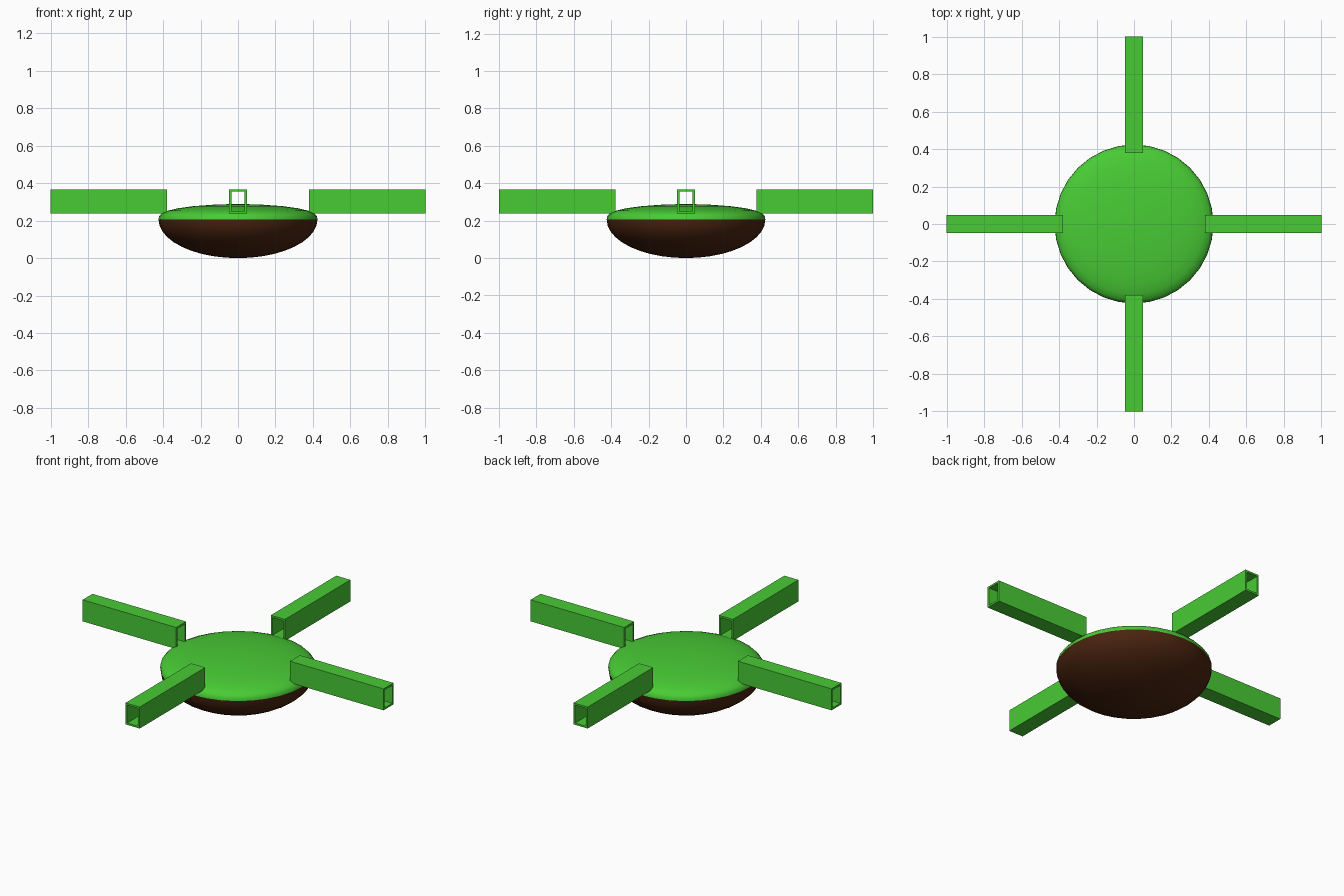
import bpy, bmesh, math
from mathutils import Matrix, Vector

if "Cube" in bpy.data.objects:
    bpy.data.objects.remove(bpy.data.objects["Cube"])


def material(name, color):
    m = bpy.data.materials.new(name)
    m.diffuse_color = (*color, 1)
    m.use_nodes = True
    m.node_tree.nodes["Principled BSDF"].inputs["Base Color"].default_value = m.diffuse_color
    return m


GRASS = material("grass_green", (0.065, 0.60, 0.035))
SOIL = material("soil_brown", (0.07, 0.018, 0.005))


def add_object(name, bm, mat, smooth=False):
    bmesh.ops.recalc_face_normals(bm, faces=bm.faces)
    for f in bm.faces:
        f.smooth = smooth
    mesh = bpy.data.meshes.new(name)
    bm.to_mesh(mesh)
    bm.free()
    mesh.materials.append(mat)
    obj = bpy.data.objects.new(name, mesh)
    bpy.context.collection.objects.link(obj)
    return obj


def lathe(name, profile, mat, sides=32):
    bm = bmesh.new()
    verts = [bm.verts.new((r, 0, z)) for r, z in profile]
    edges = [bm.edges.new(pair) for pair in zip(verts, verts[1:])]
    bmesh.ops.spin(bm, geom=verts + edges, cent=(0, 0, 0), axis=(0, 0, 1),
                   angle=2 * math.pi, steps=sides)
    bmesh.ops.remove_doubles(bm, verts=bm.verts, dist=1e-4)
    return add_object(name, bm, mat, smooth=True)


def beam(name, angle):
    # open-ended square tube pointing outward along +x, then turned into place
    def ring(x, w, z0, z1):
        return [bm.verts.new((x, y, z)) for y, z in
                ((-w, z0), (w, z0), (w, z1), (-w, z1))]
    bm = bmesh.new()
    t = 0.011
    outer = [ring(x, 0.047, 0.237, 0.366) for x in (0.378, 1.0)]
    inner = [ring(x, 0.047 - t, 0.237 + t, 0.366 - t) for x in (0.378, 1.0)]
    for a, b in ((outer[0], outer[1]), (inner[0], inner[1]),
                 (outer[0], inner[0]), (outer[1], inner[1])):
        for i in range(4):
            j = (i + 1) % 4
            bm.faces.new((a[i], a[j], b[j], b[i]))
    bmesh.ops.rotate(bm, verts=bm.verts, cent=Vector(),
                     matrix=Matrix.Rotation(angle, 3, 'Z'))
    return add_object(name, bm, GRASS)


# Rounded soil underside
R, H = 0.424, 0.205
bowl = [(R * math.sin(a), H - H * math.cos(a))
        for a in (math.pi / 2 * i / 10 for i in range(11))]
lathe("soil_base", bowl, SOIL)

# Shallow grass dome
lathe("grass_top", [(0.424, 0.205), (0.422, 0.222), (0.408, 0.238),
                    (0.375, 0.253), (0.32, 0.266), (0.24, 0.277),
                    (0.12, 0.286), (0, 0.289)], GRASS)

# Four hollow beams resting on the rim
for i, side in enumerate(("right", "back", "left", "front")):
    beam(side + "_beam", i * math.pi / 2)
